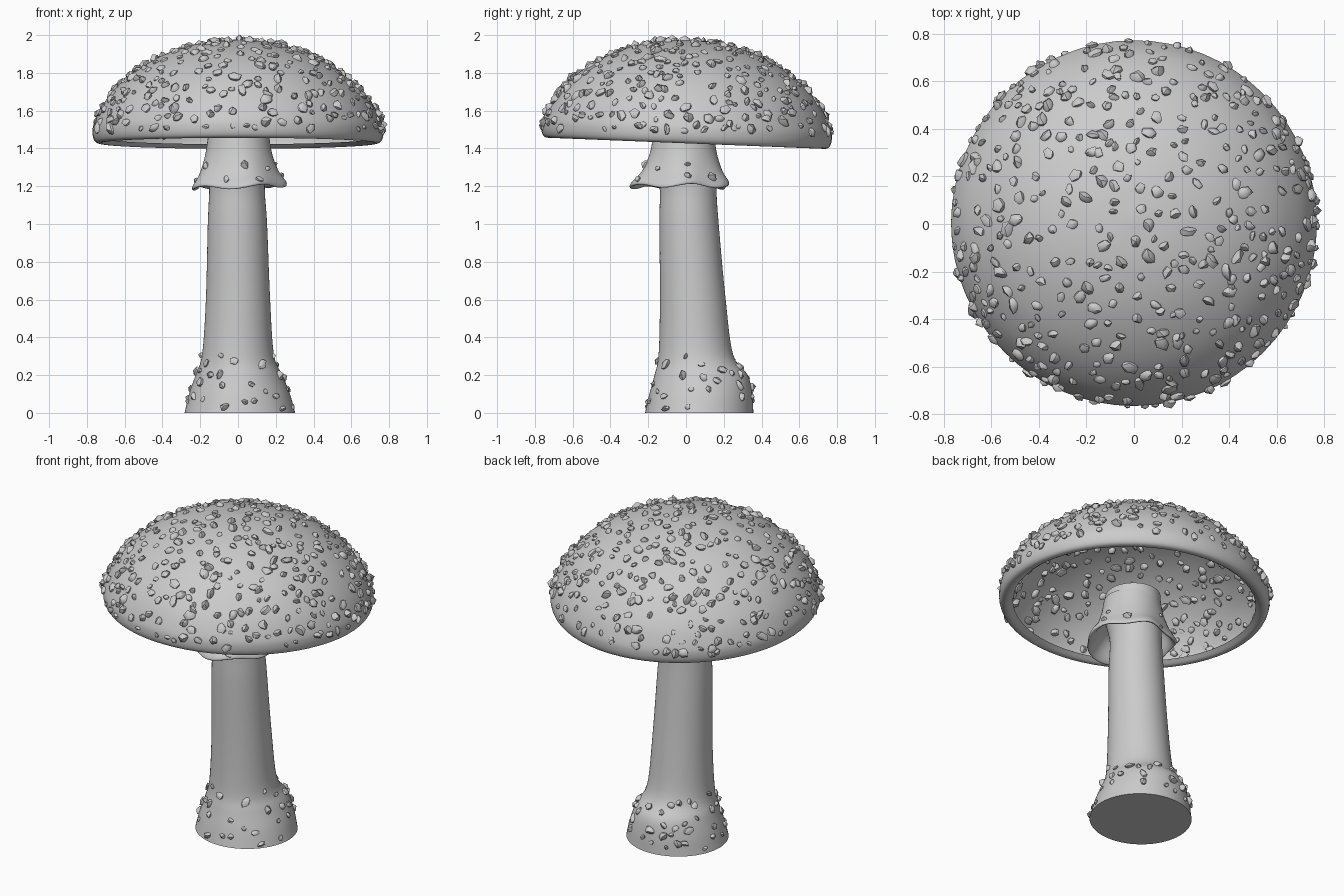
import bpy, bmesh, math, random
from mathutils import Vector, Matrix

if "Cube" in bpy.data.objects:
    bpy.data.objects.remove(bpy.data.objects["Cube"])

random.seed(7)
SEG = 64


def spline(pts, steps=5):
    """Catmull-Rom through tuples of any length."""
    P = [Vector(p) for p in pts]
    P = [2 * P[0] - P[1]] + P + [2 * P[-1] - P[-2]]
    out = []
    for i in range(1, len(P) - 2):
        a, b, c, d = P[i - 1:i + 3]
        for k in range(steps):
            t = k / steps
            out.append(0.5 * (2 * b + (c - a) * t + (2 * a - 5 * b + 4 * c - d) * t * t
                              + (3 * b - a - 3 * c + d) * t ** 3))
    return out + [P[-2]]


def finish(name, bm, angle=40):
    bmesh.ops.recalc_face_normals(bm, faces=bm.faces)
    me = bpy.data.meshes.new(name)
    bm.to_mesh(me)
    bm.free()
    ob = bpy.data.objects.new(name, me)
    bpy.context.collection.objects.link(ob)
    bpy.ops.object.select_all(action='DESELECT')
    ob.select_set(True)
    bpy.context.view_layer.objects.active = ob
    bpy.ops.object.shade_smooth_by_angle(angle=math.radians(angle))
    return ob


def loft(name, rows, point, caps=False, matrix=None):
    """Skin closed rings; point(row, angle) gives each vertex."""
    bm = bmesh.new()
    rings = [[bm.verts.new(point(r, 2 * math.pi * k / SEG)) for k in range(SEG)] for r in rows]
    for a, b in zip(rings, rings[1:]):
        for k in range(SEG):
            j = (k + 1) % SEG
            bm.faces.new((a[k], a[j], b[j], b[k]))
    if caps:
        bm.faces.new(rings[0])
        bm.faces.new(rings[-1])
    bmesh.ops.remove_doubles(bm, verts=bm.verts, dist=0.0003)
    if matrix:
        bm.transform(matrix)
    return finish(name, bm)


def scatter(name, ob, count, size, keep):
    """Chunky warts spread over the faces that pass keep(centre, normal)."""
    faces = [p for p in ob.data.polygons if keep(p.center, p.normal)]
    weights = [f.area for f in faces]
    vs = ob.data.vertices
    bm = bmesh.new()
    placed = []
    for _ in range(count):
        # of three random spots take the one farthest from the others
        best = None
        for p in random.choices(faces, weights=weights, k=3):
            q = [vs[i].co for i in p.vertices]
            u, v = random.random(), random.random()
            pos = q[0].lerp(q[1], u).lerp(q[-1].lerp(q[2], u), v)
            gap = min(((pos - o).length_squared for o in placed), default=1)
            if best is None or gap > best[0]:
                best = (gap, pos, p.normal)
        _, pos, normal = best
        placed.append(pos)
        s = size * random.uniform(0.65, 1.3)
        M = (Matrix.Translation(pos) @ normal.to_track_quat('Z', 'Y').to_matrix().to_4x4()
             @ Matrix.Rotation(random.uniform(0, 6.28), 4, 'Z')
             @ Matrix.Diagonal((s * random.uniform(0.9, 1.3), s * random.uniform(0.7, 1), s * 0.85, 1)))
        for w in bmesh.ops.create_icosphere(bm, subdivisions=1, radius=1)['verts']:
            w.co = M @ (w.co * random.uniform(0.75, 1.2))
    return finish(name, bm, 45)


# cap: hollow dome with a rolled lip, tipped slightly backwards
cap_rows = spline([(0, 1.978), (0.2, 1.957), (0.4, 1.893), (0.58, 1.782), (0.7, 1.655),
                   (0.76, 1.54), (0.77, 1.48), (0.757, 1.437), (0.725, 1.428), (0.69, 1.45)])
cap_rows[0][0] = 0.0
pivot = Vector((0, 0, 1.5))
tilt = (Matrix.Translation(pivot) @ Matrix.Rotation(math.radians(-2.3), 4, 'X')
        @ Matrix.Translation(-pivot))
cap = loft("cap", cap_rows,
           lambda r, a: (r[0] * math.cos(a), r[0] * math.sin(a) + 0.004, r[1]), matrix=tilt)
scatter("cap_warts", cap, 440, 0.025,
        lambda c, n: c.z > 1.485 - 0.04 * c.y and c.x ** 2 + c.y ** 2 < 0.61)

# stem: rows are z, x centre, y centre, x radius, y radius
stem_rows = spline([(0, 0.01, 0.07, 0.293, 0.287), (0.1, 0.008, 0.078, 0.267, 0.272),
                    (0.2, 0.005, 0.08, 0.23, 0.247), (0.31, 0, 0.052, 0.19, 0.197),
                    (0.6, 0, 0.036, 0.17, 0.174), (1.0, -0.003, 0.016, 0.157, 0.157),
                    (1.2, -0.005, 0.01, 0.147, 0.15), (1.36, 0, -0.008, 0.16, 0.165),
                    (1.5, 0, -0.01, 0.155, 0.16)])
stem = loft("stem", stem_rows,
            lambda r, a: (r[1] + r[3] * math.cos(a), r[2] + r[4] * math.sin(a), r[0]), caps=True)
scatter("base_warts", stem, 56, 0.023, lambda c, n: 0.02 < c.z < 0.32 and abs(n.z) < 0.9)

# ring: flared skirt with a wavy lip, rows are radius, z, wave strength
ring_rows = spline([(0.162, 1.46, 0), (0.177, 1.37, 0.1), (0.205, 1.28, 0.4), (0.238, 1.215, 1),
                    (0.235, 1.195, 1), (0.21, 1.215, 0.9), (0.18, 1.28, 0.4), (0.15, 1.32, 0)])


def ring_point(r, a):
    w = r[2]
    rad = r[0] + w * (0.012 * math.cos(5 * a + 0.6) + 0.035 * max(0, -math.sin(a)))
    z = r[1] + w * (0.01 * math.cos(5 * a - 0.9) + 0.008 * math.cos(a))
    return (rad * math.cos(a) + 0.003, rad * math.sin(a) - 0.012, z)


ring = loft("ring", ring_rows, ring_point)
scatter("ring_warts", ring, 12, 0.02,
        lambda c, n: 1.21 < c.z < 1.36 and n.dot(Vector((c.x, c.y, 0))) > 0.05)
